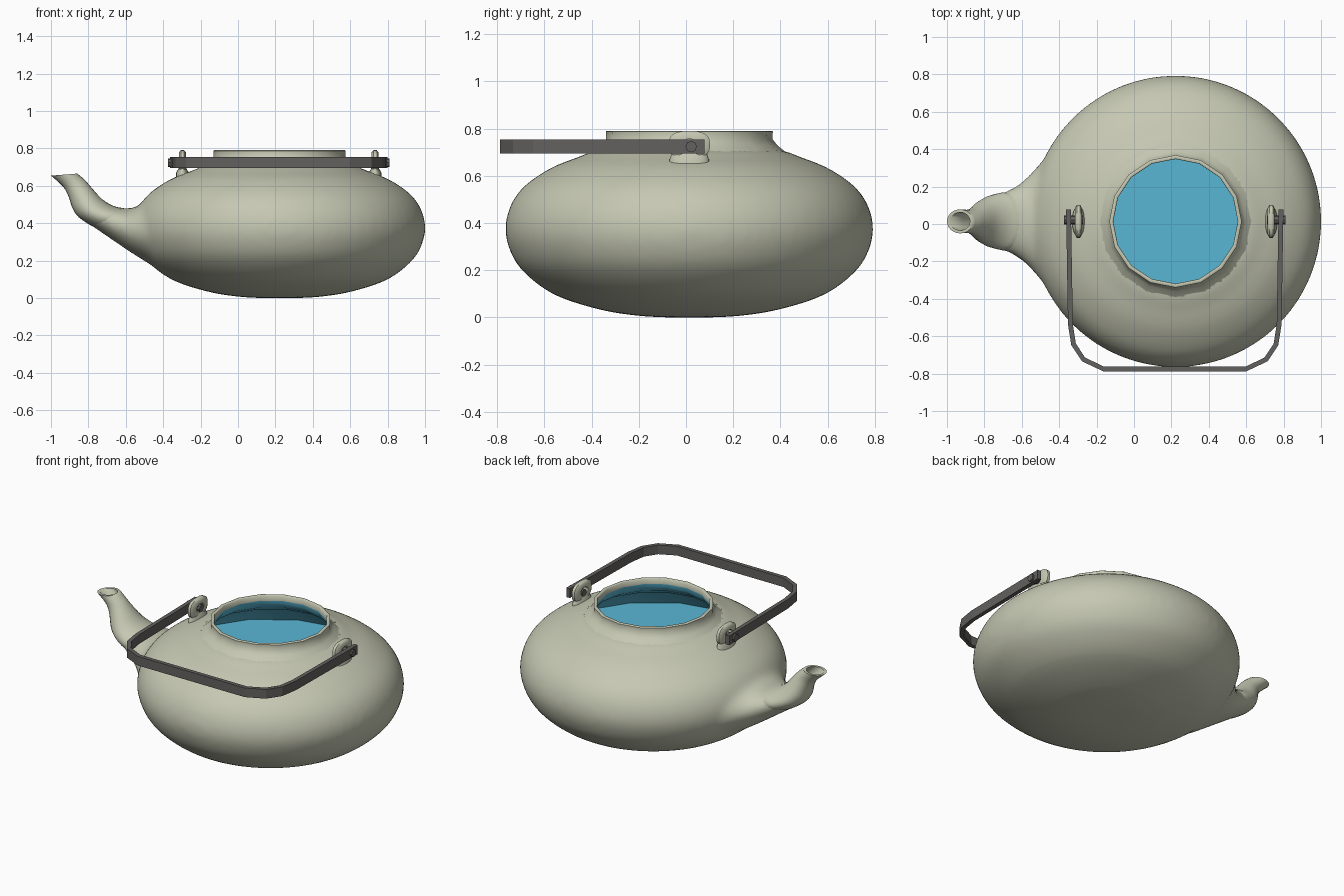
import bpy, bmesh, math
from mathutils import Vector

cube = bpy.data.objects.get("Cube")
if cube:
    bpy.data.objects.remove(cube)

CX, CY = 0.222, 0.014   # axis of the pot


def material(name, rgb):
    m = bpy.data.materials.new(name)
    m.use_nodes = True
    m.diffuse_color = (*rgb, 1)
    m.node_tree.nodes["Principled BSDF"].inputs["Base Color"].default_value = (*rgb, 1)
    return m


clay = material("pale clay", (0.565, 0.58, 0.45))
blue = material("blue water", (0.10, 0.47, 0.66))
iron = material("dark iron", (0.125, 0.119, 0.113))


def smooth_path(points, steps):
    """Catmull-Rom curve through tuples of any length."""
    pts = [points[0], *points, points[-1]]
    out = []
    for a, b, c, d in zip(pts, pts[1:], pts[2:], pts[3:]):
        for s in range(steps):
            t = s / steps
            out.append(tuple(
                0.5 * (2*q + (r - p)*t + (2*p - 5*q + 4*r - w)*t*t + (3*q - p - 3*r + w)*t**3)
                for p, q, r, w in zip(a, b, c, d)))
    return out + [points[-1]]


def finish(obj, mat, angle):
    obj.data.materials.clear()
    obj.data.materials.append(mat)
    bpy.ops.object.select_all(action='DESELECT')
    obj.select_set(True)
    bpy.context.view_layer.objects.active = obj
    if angle:
        bpy.ops.object.shade_smooth_by_angle(angle=math.radians(angle))
    return obj


def loft(name, rings, mat, angle=40, caps=(False, False), inward=False):
    """Skin a row of closed rings."""
    bm = bmesh.new()
    rows = [[bm.verts.new(p) for p in ring] for ring in rings]
    for low, high in zip(rows, rows[1:]):
        for i in range(len(low)):
            j = (i + 1) % len(low)
            bm.faces.new((low[i], low[j], high[j], high[i]))
    for cap, row in zip(caps, (rows[0], rows[-1])):
        if cap:
            bm.faces.new(row)
    bmesh.ops.recalc_face_normals(bm, faces=bm.faces)
    if inward:
        bmesh.ops.reverse_faces(bm, faces=bm.faces)
    mesh = bpy.data.meshes.new(name)
    bm.to_mesh(mesh)
    bm.free()
    obj = bpy.data.objects.new(name, mesh)
    bpy.context.collection.objects.link(obj)
    return finish(obj, mat, angle)


def circle(sides):
    return [math.tau * i / sides for i in range(sides)]


def lathe(name, profile, sides, mat, **options):
    rings = [[(CX + r * math.cos(a), CY + r * math.sin(a), z) for a in circle(sides)]
             for r, z in profile]
    return loft(name, rings, mat, **options)


# Spout sections: top x, top z, bottom x, bottom z, half width, from the body to the tip
sections = [(-0.22, 0.655, -0.24, 0.085, 0.59), (-0.32, 0.632, -0.34, 0.11, 0.52),
            (-0.42, 0.565, -0.44, 0.163, 0.40), (-0.48, 0.52, -0.54, 0.222, 0.30),
            (-0.54, 0.488, -0.65, 0.295, 0.21), (-0.60, 0.479, -0.767, 0.375, 0.16),
            (-0.66, 0.49, -0.85, 0.43, 0.14), (-0.725, 0.527, -0.885, 0.48, 0.113),
            (-0.783, 0.59, -0.905, 0.54, 0.08), (-0.82, 0.632, -0.935, 0.595, 0.063),
            (-0.86, 0.665, -1.0, 0.654, 0.064)]


def spout_ring(section, scale=1.0):
    tx, tz, bx, bz, w = section
    top, bottom = Vector((tx, CY, tz)), Vector((bx, CY, bz))
    mid, half = (top + bottom) / 2, (top - bottom) / 2 * scale
    return [mid + half * math.cos(a) + Vector((0, w * scale * math.sin(a), 0)) for a in circle(24)]


# Round squat body, fused softly with the root of the spout
body_profile = [(0.10, 0.0), (0.22, 0.007), (0.38, 0.033), (0.575, 0.097), (0.71, 0.2),
                (0.765, 0.295), (0.78, 0.385), (0.755, 0.48), (0.695, 0.56),
                (0.583, 0.635), (0.47, 0.679), (0.40, 0.705), (0.20, 0.74)]
root = loft("spout_root", [spout_ring(s) for s in smooth_path(sections[:7], 3)], clay, caps=(True, True))
body = lathe("body", smooth_path(body_profile, 3), 64, clay, caps=(True, True))
root.select_set(True)
bpy.ops.object.join()
remesh = body.modifiers.new("fuse", 'REMESH')
remesh.mode = 'VOXEL'
remesh.voxel_size = 0.02
soften = body.modifiers.new("soften", 'SMOOTH')
soften.factor = 0.5
soften.iterations = 10
for modifier in ("fuse", "soften"):
    bpy.ops.object.modifier_apply(modifier=modifier)

# Open the top of the body under the neck
bm = bmesh.new()
bm.from_mesh(body.data)
lid = [f for f in bm.faces if f.calc_center_median().z > 0.66
       and (f.calc_center_median().xy - Vector((CX, CY))).length < 0.395]
bmesh.ops.delete(bm, geom=lid, context='FACES')
bm.to_mesh(body.data)
bm.free()
finish(body, clay, 80)

# Upper spout with a hollow tip
rings = [spout_ring(s) for s in smooth_path(sections[5:], 3)]
rings[0] = spout_ring(sections[5], 0.96)
rings += [spout_ring(sections[-1], 0.76), spout_ring(sections[-2], 0.7), spout_ring(sections[-4], 0.4)]
loft("spout", rings, clay, angle=50, caps=(False, True))

# Faceted neck with a flat rim
lathe("neck", [(0.435, 0.680), (0.405, 0.703), (0.375, 0.727), (0.352, 0.755), (0.354, 0.787),
               (0.350, 0.79), (0.336, 0.79), (0.333, 0.787), (0.333, 0.755)], 16, clay, angle=50)

# Water surface and the glazed wall above it
lathe("inner_lining", [(0.05, 0.45), (0.735, 0.45), (0.71, 0.48), (0.65, 0.56), (0.54, 0.615),
                       (0.43, 0.655), (0.36, 0.70), (0.335, 0.735), (0.334, 0.765)], 16, blue,
      angle=60, caps=(True, False), inward=True)

# Carrying handle: flat band swung down to the front
half_path = [(0.568, 0.078), (0.558, -0.537), (0.541, -0.644), (0.488, -0.724), (0.381, -0.775)]
path = [Vector((-x, y, 0)) for x, y in half_path] + [Vector((x, y, 0)) for x, y in reversed(half_path)]
band = []
for i, p in enumerate(path):
    along = (path[min(i + 1, len(path) - 1)] - path[max(i - 1, 0)]).normalized()
    side = Vector((-along.y, along.x, 0)) * 0.013
    band.append([p + side * s + Vector((0.218, 0, z))
                 for s, z in ((-1, 0.695), (1, 0.695), (1, 0.754), (-1, 0.754))])
loft("handle", band, iron, angle=0, caps=(True, True))


def lug_ring(x, scale, flat):
    """Outline of the lug plate; flat below 1 squares it off."""
    def bend(v):
        return math.copysign(abs(v) ** flat, v)
    return [(x, CY + 0.088 * scale * bend(math.cos(a)), 0.731 + 0.059 * scale * bend(math.sin(a)))
            for a in circle(24)]


# Lugs and pivot pins, one pair on each side
for label, s in (("right", -1), ("left", 1)):
    x = 0.218 + s * 0.515
    plate = [(-0.019, 0.42, 1), (-0.019, 0.8, 0.75), (-0.009, 1, 0.75), (0.009, 1, 0.75),
             (0.019, 0.8, 0.75), (0.019, 0.42, 1), (-0.019, 0.42, 1)]
    loft(label + "_lug", [lug_ring(x + dx, scale, flat) for dx, scale, flat in plate], clay, angle=50)

    foot = [[(x + rx * math.cos(a), CY + ry * math.sin(a), z) for a in circle(16)]
            for rx, ry, z in ((0.035, 0.085, 0.61), (0.034, 0.083, 0.67),
                              (0.022, 0.076, 0.69), (0.016, 0.068, 0.71))]
    loft(label + "_lug_foot", foot, clay, angle=60, caps=(True, True))

    bpy.ops.mesh.primitive_cylinder_add(vertices=8, radius=0.024, depth=0.1,
                                        location=(0.218 + s * 0.542, CY + 0.008, 0.723),
                                        rotation=(0, math.pi / 2, 0))
    bpy.context.object.name = label + "_pivot_pin"
    finish(bpy.context.object, iron, 30)
